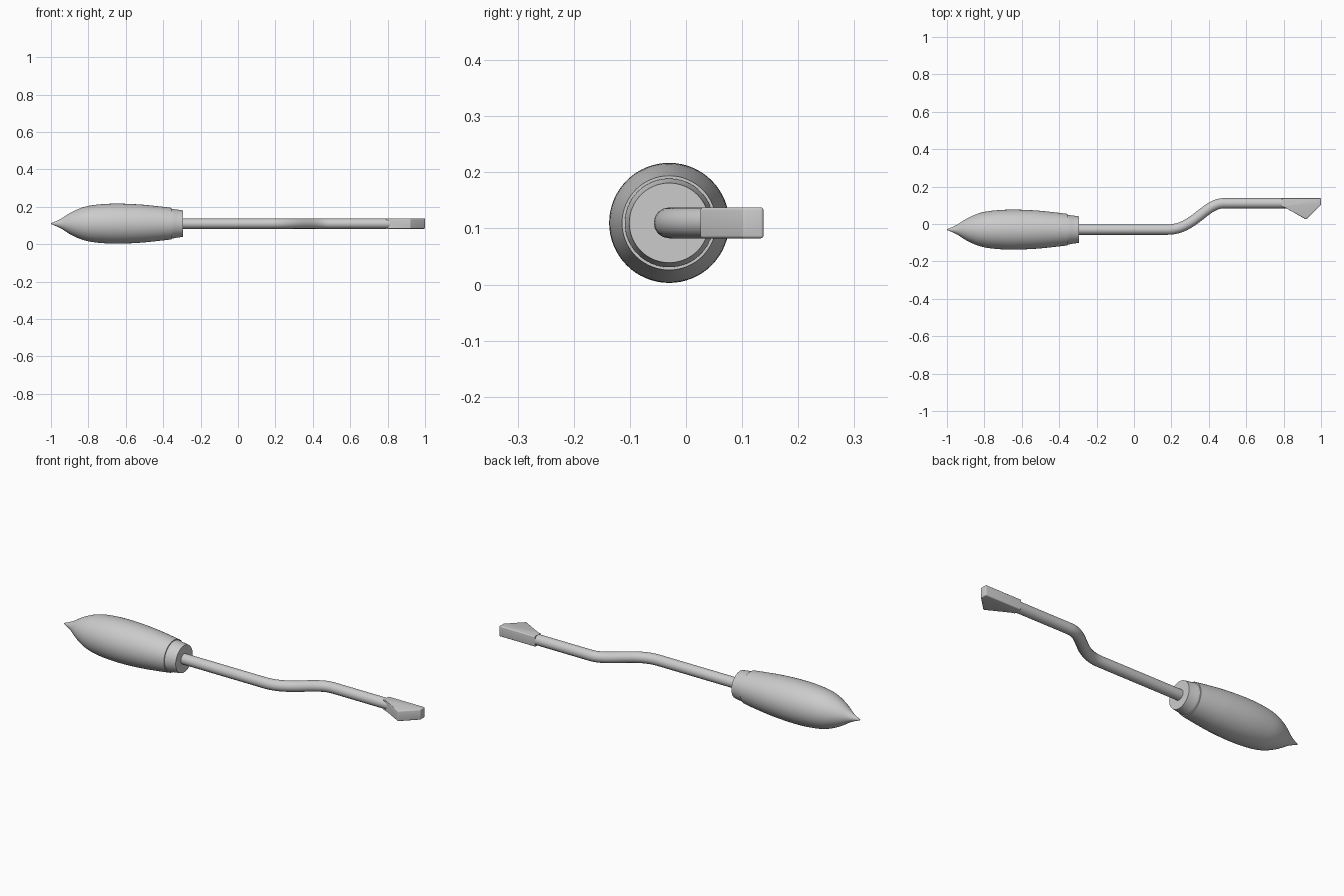
import bpy, bmesh
from math import radians, sin, cos, tau
from mathutils import Vector

cube = bpy.data.objects.get("Cube")
if cube:
    bpy.data.objects.remove(cube, do_unlink=True)

AXIS_Y, AXIS_Z = -0.03, 0.11
STICK_R = 0.0275

grey = bpy.data.materials.new("plain grey")
grey.use_nodes = True
grey.diffuse_color = (0.6, 0.6, 0.6, 1)
grey.node_tree.nodes["Principled BSDF"].inputs["Base Color"].default_value = (0.6, 0.6, 0.6, 1)


def finish(obj, angle=35):
    obj.data.materials.append(grey)
    bpy.ops.object.select_all(action="DESELECT")
    obj.select_set(True)
    bpy.context.view_layer.objects.active = obj
    bpy.ops.object.shade_smooth_by_angle(angle=radians(angle))


def from_bmesh(name, bm):
    bmesh.ops.recalc_face_normals(bm, faces=bm.faces)
    mesh = bpy.data.meshes.new(name)
    bm.to_mesh(mesh)
    bm.free()
    obj = bpy.data.objects.new(name, mesh)
    bpy.context.collection.objects.link(obj)
    return obj


def smooth_profile(points, steps=5):
    """Catmull-Rom curve through (x, radius) points."""
    p = [Vector(q) for q in points]
    p = [p[0]] + p + [p[-1]]
    out = []
    for a, b, c, d in zip(p, p[1:], p[2:], p[3:]):
        for i in range(steps):
            t = i / steps
            out.append(0.5 * (2 * b + (c - a) * t + (2 * a - 5 * b + 4 * c - d) * t * t
                              + (3 * b - a - 3 * c + d) * t ** 3))
    return out + [p[-1]]


def lathe(name, profile, sides=64):
    """Turn an (x, radius) profile around the long axis and cap both ends."""
    bm = bmesh.new()
    rings = [[bm.verts.new((x, AXIS_Y + r * cos(tau * k / sides), AXIS_Z + r * sin(tau * k / sides)))
              for k in range(sides)] for x, r in profile]
    for a, b in zip(rings, rings[1:]):
        for k in range(sides):
            n = (k + 1) % sides
            bm.faces.new((a[k], a[n], b[n], b[k]))
    bm.faces.new(rings[0])
    bm.faces.new(rings[-1])
    finish(from_bmesh(name, bm))


# Bristle bundle, pointed at the tail
lathe("bristles", smooth_profile([
    (-1.0, 0.002), (-0.95, 0.024), (-0.89, 0.061), (-0.82, 0.09), (-0.74, 0.103),
    (-0.64, 0.107), (-0.52, 0.102), (-0.42, 0.092), (-0.355, 0.084)]))

# Binding collar with a small lip
lathe("collar", [(-0.38, 0.079), (-0.345, 0.079), (-0.34, 0.077), (-0.295, 0.071)])

# Bent stick
curve = bpy.data.curves.new("stick", "CURVE")
curve.dimensions = "3D"
curve.bevel_depth = STICK_R
curve.bevel_resolution = 6
curve.resolution_u = 16
curve.use_fill_caps = True
spline = curve.splines.new("BEZIER")
path = [(-0.4, AXIS_Y, 0.05), (0.18, AXIS_Y, 0.14), (0.48, 0.111, 0.10), (0.85, 0.111, 0.05)]
spline.bezier_points.add(len(path) - 1)
for point, (x, y, reach) in zip(spline.bezier_points, path):
    point.co = (x, y, AXIS_Z)
    point.handle_left_type = point.handle_right_type = "FREE"
    point.handle_left = (x - reach, y, AXIS_Z)
    point.handle_right = (x + reach, y, AXIS_Z)
stick = bpy.data.objects.new("stick", curve)
bpy.context.collection.objects.link(stick)
bpy.ops.object.select_all(action="DESELECT")
stick.select_set(True)
bpy.context.view_layer.objects.active = stick
bpy.ops.object.convert(target="MESH")
finish(bpy.context.object)

# Wedge-shaped grip end with rounded edges
outline = [(0.79, 0.138), (1.0, 0.138), (1.0, 0.102), (0.92, 0.024), (0.80, 0.092), (0.79, 0.092)]
bm = bmesh.new()
base = bm.faces.new([bm.verts.new((x, y, AXIS_Z - STICK_R)) for x, y in outline])
top = bmesh.ops.extrude_face_region(bm, geom=[base])["geom"]
bmesh.ops.translate(bm, vec=(0, 0, 2 * STICK_R),
                    verts=[v for v in top if isinstance(v, bmesh.types.BMVert)])
bmesh.ops.remove_doubles(bm, verts=bm.verts, dist=0.0001)
# Round the top and bottom rims and the long corners, not the end buried in the stick
rims = [e for e in bm.edges if max(v.co.x for v in e.verts) > 0.85]
bmesh.ops.bevel(bm, geom=rims, offset=0.017, segments=4, profile=0.5,
                affect="EDGES", clamp_overlap=True)
finish(from_bmesh("grip_end", bm))
